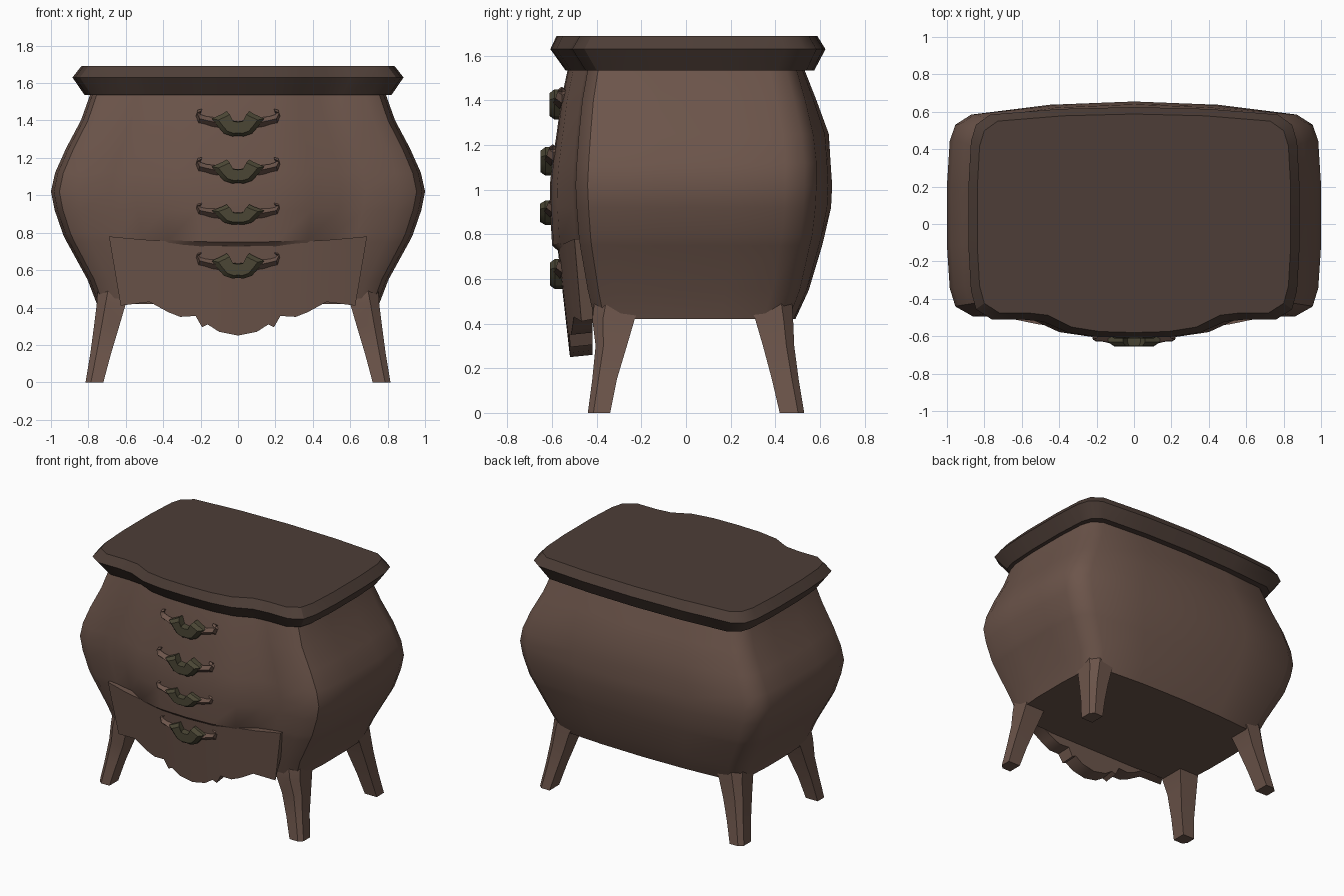
import bpy, bmesh, math

if "Cube" in bpy.data.objects:
    bpy.data.objects.remove(bpy.data.objects["Cube"])


def material(name, rgb):
    m = bpy.data.materials.new(name)
    m.diffuse_color = (*rgb, 1)
    m.use_nodes = True
    m.node_tree.nodes["Principled BSDF"].inputs["Base Color"].default_value = m.diffuse_color
    return m


WOOD = material("brown_wood", (0.15, 0.09, 0.069))
DARK = material("dark_wood", (0.075, 0.048, 0.038))
METAL = material("aged_brass", (0.07, 0.062, 0.035))


def loft(name, rings, mat, angle=38, mirror=False):
    """Skin a list of equal-length closed rings and cap both ends."""
    bm = bmesh.new()
    rows = [[bm.verts.new(p) for p in ring] for ring in rings]
    n = len(rows[0])
    for a, b in zip(rows, rows[1:]):
        for i in range(n):
            j = (i + 1) % n
            bm.faces.new((a[i], a[j], b[j], b[i]))
    bm.faces.new(rows[0])
    bm.faces.new(rows[-1])
    bmesh.ops.recalc_face_normals(bm, faces=bm.faces)
    me = bpy.data.meshes.new(name)
    bm.to_mesh(me)
    bm.free()
    me.materials.append(mat)
    me.shade_smooth()
    me.set_sharp_from_angle(angle=math.radians(angle))
    ob = bpy.data.objects.new(name, me)
    bpy.context.collection.objects.link(ob)
    if mirror:
        ob.modifiers.new("mirror", 'MIRROR').use_mirror_merge = False
    return ob


# Plan outline shared by body and lid: bowed front, rounded corners, bowed back
FRONT = [(0, 1), (.22, .95), (.4, .72), (.55, .12), (.68, 0), (.86, 0)]
SIDE = [(.955, .05), (.985, .14), (1, .35), (1, .65), (.985, .87), (.955, .95)]
BACK = [(.87, 0), (.45, .75), (0, 1)]


def plan(z, dip, hw, yfc, yfm, ybc, ybm):
    half = [(f * hw, yfc + w * (yfm - yfc), z - dip * w) for f, w in FRONT]
    half += [(f * hw, yfc + t * (ybc - yfc), z) for f, t in SIDE]
    half += [(f * hw, ybc + w * (ybm - ybc), z) for f, w in BACK]
    return half + [(-x, y, h) for x, y, h in half[-2:0:-1]]


# Body: height, front dip, half width, front corner/centre y, back corner/centre y
BODY = [
    (.42, 0, .755, -.41, -.44, .46, .49),
    (.55, 0, .805, -.44, -.48, .51, .55),
    (.75, .04, .915, -.475, -.555, .555, .61),
    (.79, .04, .935, -.48, -.60, .565, .62),
    (.92, 0, .98, -.49, -.61, .58, .65),
    (1.02, 0, 1.0, -.495, -.61, .585, .655),
    (1.12, 0, .978, -.49, -.60, .585, .648),
    (1.25, 0, .92, -.48, -.58, .57, .64),
    (1.40, 0, .84, -.465, -.56, .535, .585),
    (1.54, 0, .79, -.44, -.53, .495, .53),
]
loft("bombe_body", [plan(*r) for r in BODY], WOOD)

# Overhanging lid
LID = [
    (1.535, 0, .82, -.45, -.54, .54, .575),
    (1.63, 0, .885, -.51, -.608, .585, .625),
    (1.69, 0, .838, -.475, -.58, .55, .588),
]
loft("lid", [plan(*r) for r in LID], DARK, 30)

# Lower drawer front with scalloped bottom edge
SCALLOP = [(0, .25), (.1, .27), (.16, .31), (.19, .295), (.22, .355),
           (.3, .35), (.36, .375), (.45, .43), (.6, .41)]
edge = [(-x, z) for x, z in SCALLOP[:0:-1]] + SCALLOP
columns = []
for x, zb in edge:
    w = math.cos(min(1, abs(x) / .6) * math.pi / 2) ** .8
    zt = .78 - .035 * w
    ring = []
    for i in range(6):
        z = zt + (zb - zt) * i / 5
        t = max(0, (z - .25) / .53)
        y = (-.455 - .045 * t) * (1 - w) + (-.52 - .06 * t) * w
        ring.append((x * (1 + .15 * t), y, z))
    ring += [(x, -.42, zb + .01), (x * 1.15, -.42, zt)]
    columns.append(ring)
loft("scalloped_apron", columns, WOOD)

# Splayed legs: height, x inner/outer, y inner/outer
LEGS = {
    "front_leg": [(.50, .56, .75, -.20, -.41), (.42, .60, .755, -.23, -.42),
                  (.30, .635, .77, -.265, -.405), (.15, .68, .79, -.31, -.42),
                  (0, .72, .815, -.34, -.44)],
    "back_leg": [(.50, .56, .75, .28, .475), (.42, .60, .755, .31, .48),
                 (.30, .635, .77, .345, .485), (.15, .68, .79, .385, .505),
                 (0, .72, .815, .42, .53)],
}
for name, rows in LEGS.items():
    rings = []
    for z, xi, xo, yi, yo in rows:
        cx, cy = (xo - xi) * .3, (yo - yi) * .25
        rings.append([(xi, yi, z), (xo, yi, z), (xo, yo - cy, z),
                      (xo - cx, yo, z), (xi, yo, z)])
    loft(name, rings, WOOD, 35, mirror=True)

# Drawer pulls: horned brass plate with a scrolled arm at each side
PLATE = [(0, .015), (.035, .02), (.06, .07), (.085, .055), (.14, .03),
         (.11, -.01), (.075, -.05), (.03, -.065), (0, -.062)]
outline = PLATE + [(-x, z) for x, z in PLATE[-2:0:-1]]
ARM = [(.08, .0, .02), (.13, .012, .024), (.175, .022, .02),
       (.205, .03, .022), (.22, .06, .016), (.195, .072, .01)]
PULLS = [(1.38, -.565, 1), (1.125, -.605, .95), (.895, -.607, .8), (.62, -.563, 1)]
for n, (zc, y, s) in enumerate(PULLS, 1):
    loft(f"pull_plate_{n}",
         [[(x * k, y + d, zc + z * s * k) for x, z in outline]
          for d, k in ((.04, 1), (-.025, 1), (-.047, .75))], METAL, 25)
    rings = []
    for x, z, r in ARM:
        yc = y - .012 + x * .1
        rings.append([(x - r * .3, yc, zc + z * s + r), (x, yc - r * 1.3, zc + z * s),
                      (x + r * .3, yc, zc + z * s - r), (x, yc + r * 1.6, zc + z * s)])
    loft(f"pull_arm_{n}", rings, WOOD, 25, mirror=True)
